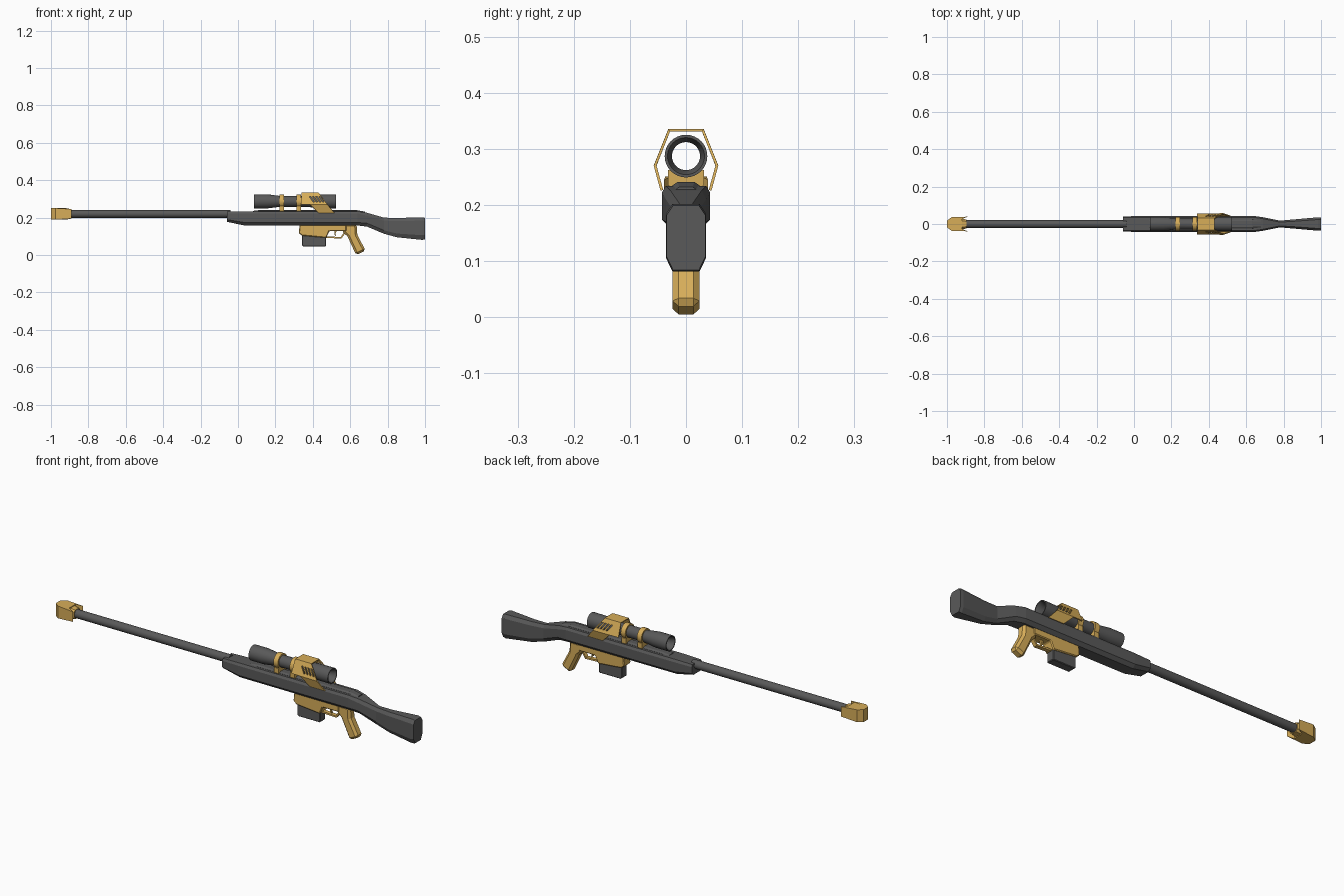
import bpy, bmesh
from math import sin, cos, pi, radians

gold = bpy.data.materials.new("gold")
gold.diffuse_color = (0.68, 0.42, 0.1, 1)
grey = bpy.data.materials.new("dark_grey")
grey.diffuse_color = (0.1, 0.1, 0.1, 1)


def make(name, verts, faces, mat, smooth=False, bevel=0):
    me = bpy.data.meshes.new(name)
    bm = bmesh.new()
    vs = [bm.verts.new(v) for v in verts]
    for f in faces:
        bm.faces.new([vs[i] for i in f])
    bmesh.ops.recalc_face_normals(bm, faces=bm.faces)
    bm.to_mesh(me)
    bm.free()
    if smooth:
        me.shade_smooth()
        me.set_sharp_from_angle(angle=radians(35))
    me.materials.append(mat)
    ob = bpy.data.objects.new(name, me)
    bpy.context.collection.objects.link(ob)
    if bevel:
        m = ob.modifiers.new("bevel", 'BEVEL')
        m.width, m.segments = bevel, 1
        m.limit_method, m.angle_limit = 'ANGLE', radians(50)
    return ob


def bridge(rings, closed=False):
    """Quad indices between equal rings, capped or joined end to end."""
    n, k = len(rings[0]), len(rings)
    verts = [p for r in rings for p in r]
    faces = [(i * n + j, i * n + (j + 1) % n,
              (i + 1) % k * n + (j + 1) % n, (i + 1) % k * n + j)
             for i in range(k if closed else k - 1) for j in range(n)]
    if not closed:
        faces += [tuple(range(n)), tuple(range((k - 1) * n, k * n))]
    return verts, faces


def lathe(name, profile, z, mat, sides=24, closed=False):
    """Revolve (x, radius) points round an x-parallel axis."""
    rings = [[(x, r * cos(2 * pi * j / sides), z + r * sin(2 * pi * j / sides))
              for j in range(sides)] for x, r in profile]
    return make(name, *bridge(rings, closed), mat, smooth=True)


def prism(name, pts, half, mat, bevel=0):
    """Extrude an (x, z) outline through y."""
    rings = [[(x, s, z) for x, z in pts] for s in (-half, half)]
    return make(name, *bridge(rings), mat, bevel=bevel)


def loft(name, stations, mat):
    """Octagonal sections: x, z top, z bottom, half width, top/bottom half width, chamfers."""
    rings = []
    for x, zt, zb, w, tw, bw, tc, bc in stations:
        side = [(tw, zt), (w, zt - tc), (w, zb + bc), (bw, zb)]
        rings.append([(x, y, z) for y, z in side] + [(x, -y, z) for y, z in side[::-1]])
    return make(name, *bridge(rings), mat)


# Barrel
lathe("barrel", [(-0.95, 0.021), (-0.04, 0.021)], 0.22, grey, 16)

# Muzzle brake: swept-back arrowhead with a tapered collar
half = [(-1, 0.018), (-0.975, 0.037), (-0.89, 0.039), (-0.92, 0.026), (-0.92, 0.012)]
outline = half + [(x, -y) for x, y in half[::-1]]
rings = [[(x, y, 0.22 + s * (0.025 if x > -0.9 else 0.031)) for x, y in outline]
         for s in (-1, 1)]
make("muzzle_brake", *bridge(rings), gold)
loft("muzzle_collar", [(-0.93, 0.249, 0.191, 0.03, 0.018, 0.018, 0.012, 0.012),
                       (-0.895, 0.243, 0.197, 0.024, 0.014, 0.014, 0.01, 0.01)], gold)

# Fore-end, body and stock in one loft
loft("body_and_stock", [
    (-0.06, 0.232, 0.178, 0.040, 0.034, 0.026, 0.010, 0.012),
    (0.03, 0.234, 0.159, 0.043, 0.036, 0.028, 0.012, 0.016),
    (0.64, 0.234, 0.158, 0.043, 0.036, 0.028, 0.012, 0.016),
    (0.69, 0.226, 0.152, 0.036, 0.028, 0.022, 0.016, 0.018),
    (0.78, 0.200, 0.114, 0.018, 0.010, 0.010, 0.016, 0.018),
    (0.85, 0.198, 0.095, 0.024, 0.014, 0.013, 0.016, 0.020),
    (0.985, 0.202, 0.081, 0.036, 0.024, 0.024, 0.018, 0.025),
    (1.0, 0.199, 0.084, 0.035, 0.023, 0.023, 0.018, 0.025)], grey)

# Raised ridge along the top of the body
loft("top_ridge", [
    (0.08, 0.236, 0.22, 0.022, 0.016, 0.022, 0.004, 0.002),
    (0.12, 0.241, 0.22, 0.024, 0.015, 0.024, 0.006, 0.002),
    (0.63, 0.241, 0.22, 0.024, 0.015, 0.024, 0.006, 0.002),
    (0.68, 0.232, 0.21, 0.020, 0.012, 0.020, 0.006, 0.002)], grey)

# Hollow scope tube with flared ends
lathe("scope", [(0.085, 0.038), (0.155, 0.038), (0.225, 0.029), (0.37, 0.029),
                (0.43, 0.037), (0.525, 0.038), (0.525, 0.033), (0.50, 0.025),
                (0.11, 0.025), (0.085, 0.033)], 0.287, grey, 32, closed=True)

# Scope rings with their feet
for i, x in enumerate((0.222, 0.312)):
    lathe(f"scope_ring_{i + 1}", [(x, 0.037), (x + 0.025, 0.037),
                                 (x + 0.025, 0.027), (x, 0.027)], 0.287, gold, 24, True)
    loft(f"scope_ring_foot_{i + 1}",
         [(x + d, 0.262, 0.228, 0.032, 0.032, 0.024, 0.004, 0.008) for d in (0, 0.025)], gold)

# Angular scope shroud: top plate, upper and lower side panels
verts, faces = [], []
for s in (-1, 1):
    verts += [(0.34, s * 0.03, 0.333), (0.43, s * 0.03, 0.333),
              (0.478, s * 0.055, 0.27), (0.385, s * 0.055, 0.27),
              (0.336, s * 0.055, 0.27),
              (0.515, s * 0.043, 0.226), (0.43, s * 0.043, 0.226)]
for o in (0, 7):
    faces += [[o + i for i in (0, 1, 2, 3, 4)], [o + i for i in (3, 2, 5, 6)]]
faces.append([0, 1, 8, 7])
shroud = make("scope_shroud", verts, faces, gold)
sol = shroud.modifiers.new("thickness", 'SOLIDIFY')
sol.thickness, sol.offset = 0.005, 0

# Slanted vent slots cut through both shroud sides
for i in range(4):
    x = 0.38 + i * 0.017
    slot = prism(f"vent_cutter_{i + 1}", [(x, 0.314), (x + 0.009, 0.314),
                                         (x + 0.03, 0.284), (x + 0.021, 0.284)], 0.1, gold)
    slot.hide_render = True
    slot.hide_set(True)
    cut = shroud.modifiers.new("vent", 'BOOLEAN')
    cut.operation, cut.object, cut.solver = 'DIFFERENCE', slot, 'EXACT'

# Receiver housing and magazine
prism("receiver", [(0.33, 0.165), (0.325, 0.117), (0.342, 0.104), (0.472, 0.092),
                   (0.488, 0.128), (0.58, 0.128), (0.58, 0.165)], 0.027, gold, 0.004)
prism("magazine", [(0.342, 0.115), (0.342, 0.052), (0.35, 0.045), (0.47, 0.045),
                   (0.47, 0.115)], 0.021, grey, 0.003)

# Trigger guard and trigger
prism("trigger_guard", [(0.465, 0.101), (0.468, 0.092), (0.553, 0.088), (0.572, 0.115),
                        (0.565, 0.12), (0.55, 0.096)], 0.01, gold)
prism("trigger", [(0.515, 0.135), (0.53, 0.135), (0.522, 0.115), (0.524, 0.1),
                  (0.515, 0.108)], 0.005, gold)

# Pistol grip
prism("grip", [(0.56, 0.165), (0.562, 0.122), (0.585, 0.1), (0.632, 0.0), (0.682, 0.024),
               (0.638, 0.108), (0.634, 0.165)], 0.024, gold, 0.011)
